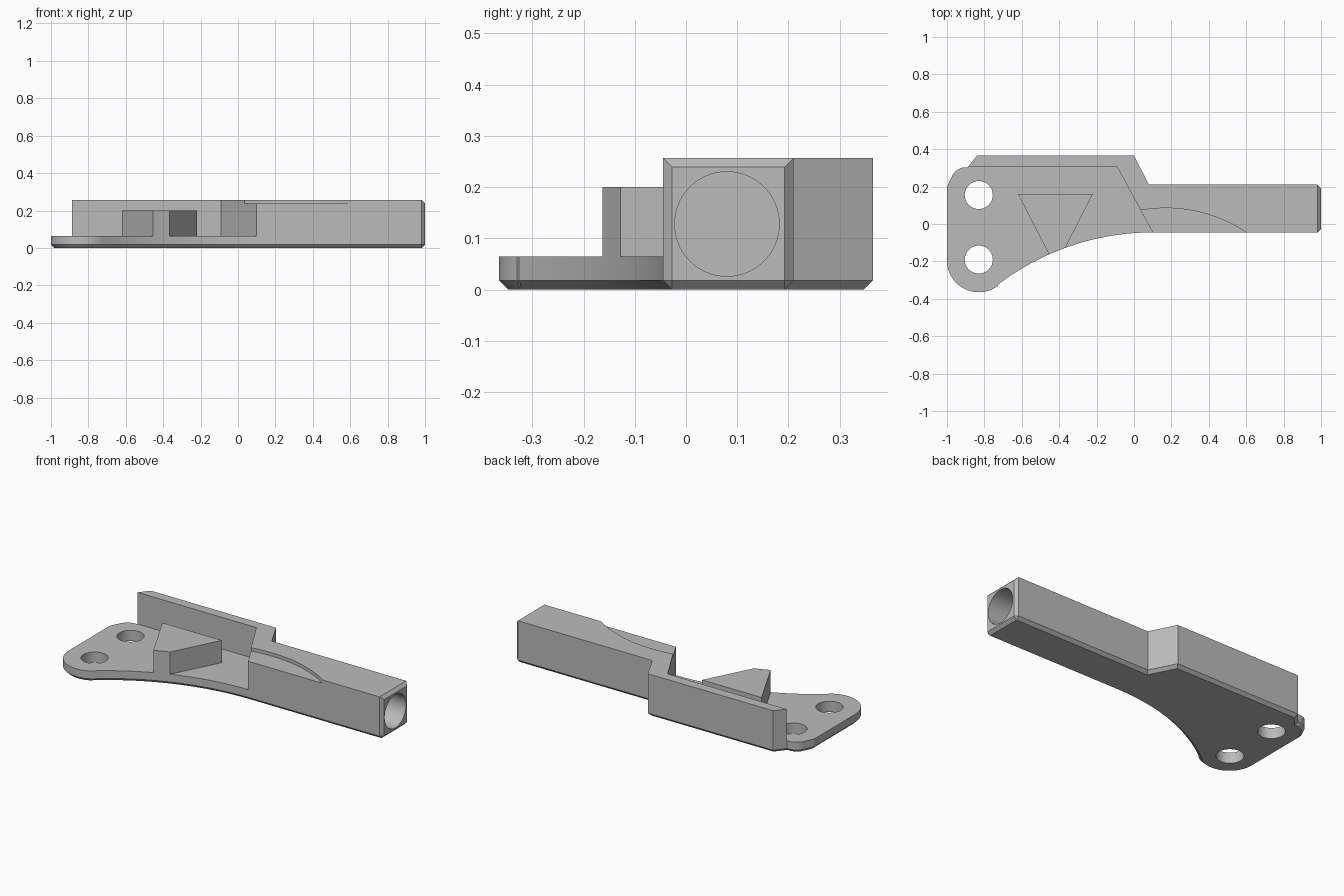
import bpy, bmesh
from math import sin, cos, pi, radians
from mathutils import Matrix

cube = bpy.data.objects.get("Cube")
if cube:
    bpy.data.objects.remove(cube, do_unlink=True)

HEIGHT, PLATE, BEVEL = 0.257, 0.065, 0.018

grey = bpy.data.materials.new("plain_grey")
grey.use_nodes = True
grey.diffuse_color = (0.5, 0.5, 0.5, 1)
grey.node_tree.nodes["Principled BSDF"].inputs["Base Color"].default_value = (0.5, 0.5, 0.5, 1)


def arc(cx, cy, r, a0, a1, n):
    """Points on an arc, angles in degrees."""
    angles = [radians(a0 + (a1 - a0) * i / n) for i in range(n + 1)]
    return [(cx + r * cos(a), cy + r * sin(a)) for a in angles]


def to_object(name, bm):
    bmesh.ops.recalc_face_normals(bm, faces=bm.faces)
    mesh = bpy.data.meshes.new(name)
    bm.to_mesh(mesh)
    bm.free()
    mesh.materials.append(grey)
    obj = bpy.data.objects.new(name, mesh)
    bpy.context.collection.objects.link(obj)
    return obj


def prism_mesh(points, z0, z1):
    bm = bmesh.new()
    face = bm.faces.new([bm.verts.new((x, y, z0)) for x, y in points])
    result = bmesh.ops.extrude_face_region(bm, geom=[face], use_keep_orig=True)
    for v in result["geom"]:
        if isinstance(v, bmesh.types.BMVert):
            v.co.z = z1
    bmesh.ops.recalc_face_normals(bm, faces=bm.faces)
    return bm


def prism(name, points, z0, z1):
    return to_object(name, prism_mesh(points, z0, z1))


def cut(target, cutter):
    """Subtract the cutter for good and delete it."""
    cutter.hide_render = True
    mod = target.modifiers.new("cut", 'BOOLEAN')
    mod.operation, mod.solver, mod.object = 'DIFFERENCE', 'EXACT', cutter
    bpy.ops.object.select_all(action='DESELECT')
    bpy.context.view_layer.objects.active = target
    target.select_set(True)
    bpy.ops.object.modifier_apply(modifier=mod.name)
    bpy.data.objects.remove(cutter, do_unlink=True)


# Whole outline: rounded ear, concave sweep, handle, back wall, clipped corner
outline = arc(-0.83, -0.195, 0.17, 180, 307.7, 28)
outline += arc(0.1, -1.409, 1.364, 127.4, 90, 40)
outline += [(1, -0.045), (1, 0.21), (0.08, 0.21), (0, 0.365), (-0.84, 0.365), (-0.89, 0.303)]
outline += arc(-0.9, 0.223, 0.08, 90, 150, 10)
outline += [(-1, 0.2)]

# Body, bevelled along the underside and round the handle end
bm = prism_mesh(outline, 0, HEIGHT)
edges = [e for e in bm.edges
         if all(v.co.z < 1e-4 for v in e.verts) or all(v.co.x > 0.999 for v in e.verts)]
bmesh.ops.bevel(bm, geom=edges, offset=BEVEL, segments=1, affect='EDGES', clamp_overlap=False)
body = to_object("bracket_body", bm)

# Pocket above the plate, leaving the wedge-shaped block standing
pocket = prism("pocket_cutter", [(-1.2, 0.305), (-0.09, 0.305), (0.127, -0.095),
                                 (0.127, -0.6), (-1.2, -0.6)], PLATE, 0.4)
wedge = prism("wedge_shape", [(-0.62, 0.16), (-0.22, 0.16), (-0.42, -0.23)], 0, 0.2)
cut(pocket, wedge)
cut(body, pocket)

# Shallow curved recess on the handle top
recess = arc(0.17, -0.691, 0.776, 105, 54, 32) + [(0.62, -0.2), (-0.03, -0.2)]
cut(body, prism("recess_cutter", recess, 0.237, 0.4))

# Two bolt holes through the plate
for y in (0.155, -0.19):
    cut(body, prism("bolt_hole_cutter", arc(-0.83, y, 0.075, 0, 352.5, 47), -0.1, 0.4))

# Round bore in the handle end
bm = bmesh.new()
bmesh.ops.create_cone(bm, cap_ends=True, segments=64, radius1=0.102, radius2=0.102, depth=0.8,
                      matrix=Matrix.Translation((0.7, 0.08, 0.128)) @ Matrix.Rotation(pi / 2, 4, 'Y'))
cut(body, to_object("bore_cutter", bm))

bpy.ops.object.select_all(action='DESELECT')
body.select_set(True)
bpy.context.view_layer.objects.active = body
bpy.ops.object.shade_smooth_by_angle(angle=radians(25))
